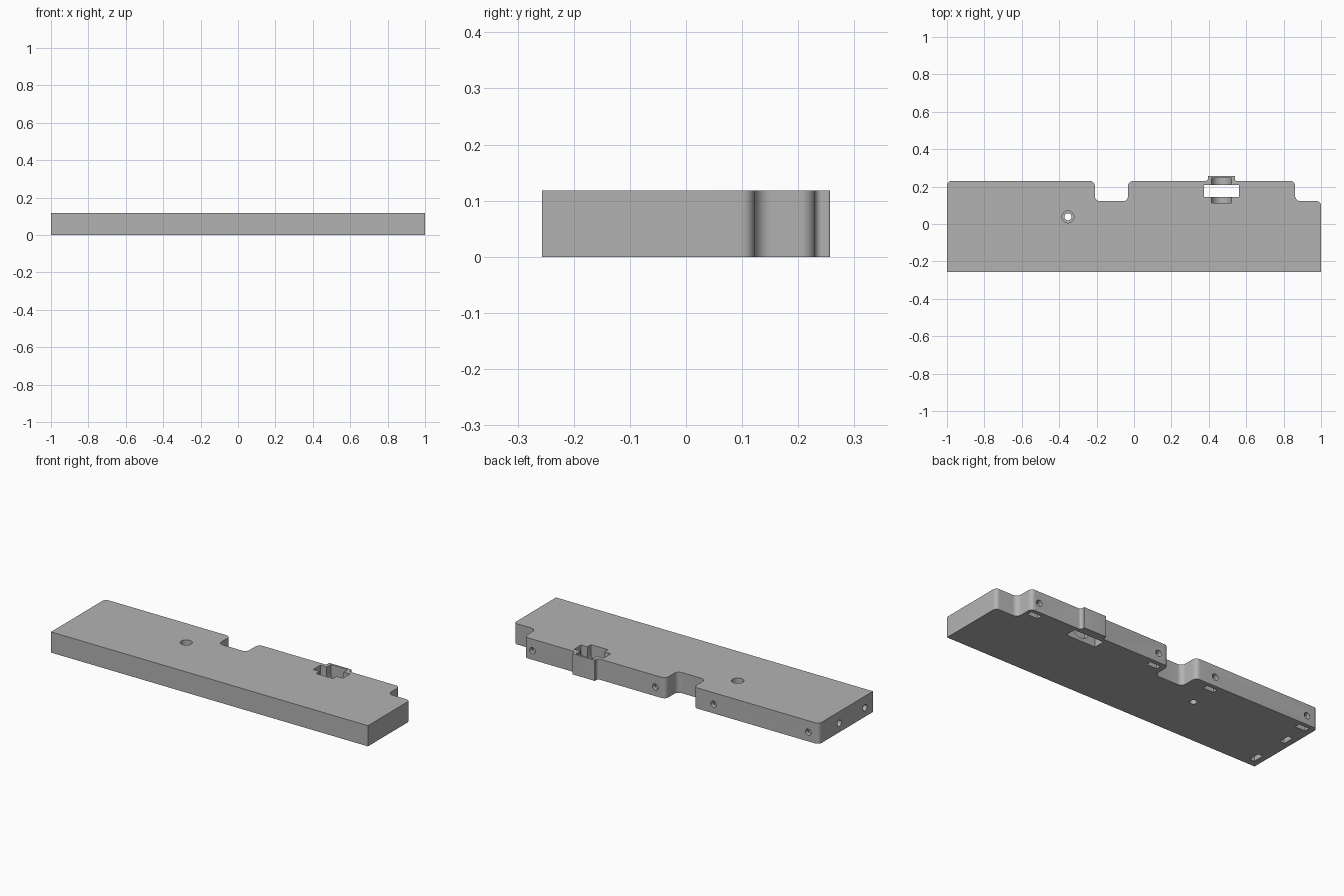
import bpy
import bmesh
from math import radians, sin, cos, pi
from mathutils import Vector, Matrix

cube = bpy.data.objects.get("Cube")
if cube:
    bpy.data.objects.remove(cube, do_unlink=True)

HEIGHT = 0.118
BACK = 0.23
HALF_DEPTH = 0.257
NOTCH = 0.122
ROLLER_X = 0.4675

grey = bpy.data.materials.new("light grey")
grey.use_nodes = True
colour = (0.45, 0.45, 0.45, 1)
grey.diffuse_color = colour
grey.node_tree.nodes["Principled BSDF"].inputs["Base Color"].default_value = colour


def rounded(corners, steps=8):
    """Outline from (x, y, radius) right-angle corners."""
    points = []
    for i, (x, y, r) in enumerate(corners):
        p = Vector((x, y))
        if r == 0:
            points.append(p)
            continue
        u = (Vector(corners[i - 1][:2]) - p).normalized()
        v = (Vector(corners[(i + 1) % len(corners)][:2]) - p).normalized()
        for k in range(steps + 1):
            t = k / steps * pi / 2
            points.append(p + r * (u + v - v * cos(t) - u * sin(t)))
    return points


def finish(name, bm):
    bmesh.ops.recalc_face_normals(bm, faces=bm.faces)
    mesh = bpy.data.meshes.new(name)
    bm.to_mesh(mesh)
    bm.free()
    mesh.materials.append(grey)
    obj = bpy.data.objects.new(name, mesh)
    bpy.context.scene.collection.objects.link(obj)
    return obj


def prism(name, outline, low, high, upright=True):
    """Extrude an outline along z, or an x-z outline along y."""
    place = (lambda p, d: (p[0], p[1], d)) if upright else (lambda p, d: (p[0], d, p[1]))
    bm = bmesh.new()
    face = bm.faces.new([bm.verts.new(place(p, low)) for p in outline])
    side = bmesh.ops.extrude_face_region(bm, geom=[face])["geom"]
    shift = Vector(place((0, 0), high - low))
    bmesh.ops.translate(bm, vec=shift, verts=[g for g in side if isinstance(g, bmesh.types.BMVert)])
    return finish(name, bm)


def box(name, x, y, width, depth, low, high):
    w, d = width / 2, depth / 2
    return prism(name, [(x - w, y - d), (x + w, y - d), (x + w, y + d), (x - w, y + d)], low, high)


def bore(name, centre, radius, length, axis):
    bm = bmesh.new()
    turn = Vector((0, 0, 1)).rotation_difference(Vector(axis)).to_matrix().to_4x4()
    bmesh.ops.create_cone(bm, cap_ends=True, segments=24, radius1=radius, radius2=radius,
                          depth=length, matrix=Matrix.Translation(centre) @ turn)
    return finish(name, bm)


# Plate outline with back notches and the roller housing tab
tab_l, tab_r = ROLLER_X - 0.072, ROLLER_X + 0.072
plate = prism("mounting_plate", rounded([
    (-1, -HALF_DEPTH, 0), (1, -HALF_DEPTH, 0), (1, NOTCH, 0.022),
    (0.861, NOTCH, 0.03), (0.861, BACK, 0.025),
    (tab_r, BACK, 0.012), (tab_r, HALF_DEPTH, 0.004),
    (tab_l, HALF_DEPTH, 0.004), (tab_l, BACK, 0.012),
    (-0.032, BACK, 0.027), (-0.032, NOTCH, 0.027),
    (-0.209, NOTCH, 0.027), (-0.209, BACK, 0.027),
    (-1, BACK, 0.025)]), 0, HEIGHT)

# Roller slot through the plate, with a round-bottomed axle groove
cutters = [box("roller_slot", ROLLER_X, 0.176, 0.187, 0.064, -0.1, 0.2)]
r = 0.0535
cutters.append(prism("axle_groove", rounded([
    (ROLLER_X - r, 0.2, 0), (ROLLER_X - r, 0.017, r * 0.999),
    (ROLLER_X + r, 0.017, r * 0.999), (ROLLER_X + r, 0.2, 0)]), 0.112, 0.246, upright=False))

# Counterbored vertical screw hole
cutters.append(bore("screw_hole", (-0.353, 0.038, 0.05), 0.019, 0.4, (0, 0, 1)))
cutters.append(bore("screw_head_recess", (-0.353, 0.038, 0.155), 0.032, 0.2, (0, 0, 1)))

# Back and side screw holes, each with a nut pocket open underneath
for x in (-0.932, -0.335, 0.033, 0.808):
    cutters.append(bore("back_hole", (x, 0.22, 0.052), 0.018, 0.13, (0, 1, 0)))
    cutters.append(box("back_nut_pocket", x, 0.191, 0.066, 0.03, -0.1, 0.085))
for y in (-0.185, 0.046):
    cutters.append(bore("side_hole", (-0.98, y, 0.052), 0.018, 0.14, (1, 0, 0)))
    cutters.append(box("side_nut_pocket", -0.95, y, 0.03, 0.066, -0.1, 0.085))

for cutter in cutters:
    cutter.hide_render = True
    cut = plate.modifiers.new(cutter.name, "BOOLEAN")
    cut.operation = "DIFFERENCE"
    cut.solver = "EXACT"
    cut.object = cutter

# Bake the cuts and drop the cutters
graph = bpy.context.evaluated_depsgraph_get()
result = bpy.data.meshes.new_from_object(plate.evaluated_get(graph))
plate.modifiers.clear()
plate.data = result
for cutter in cutters:
    bpy.data.objects.remove(cutter, do_unlink=True)

bpy.ops.object.select_all(action="DESELECT")
plate.select_set(True)
bpy.context.view_layer.objects.active = plate
bpy.ops.object.shade_smooth_by_angle(angle=radians(30))
